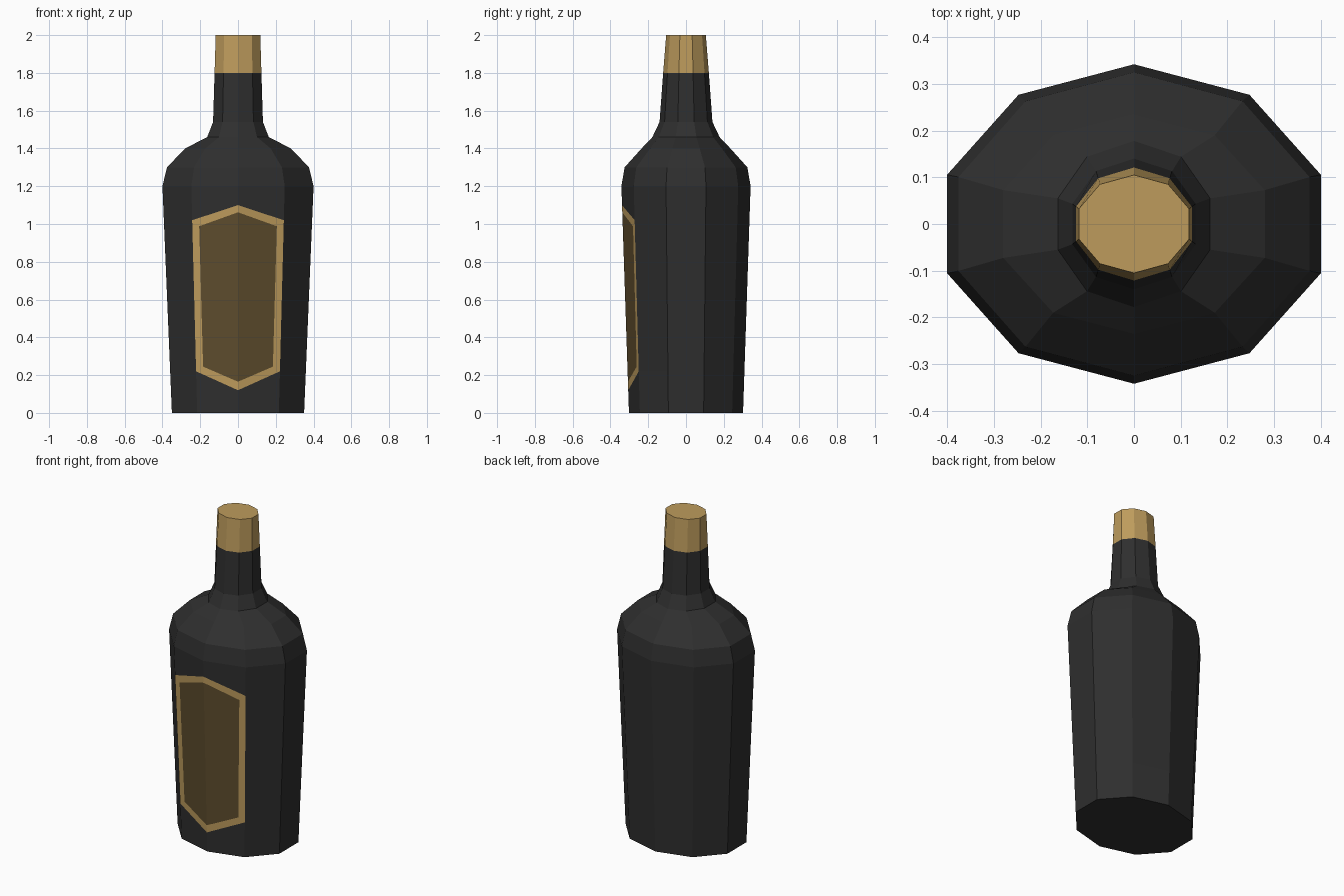
import bpy, bmesh, math
from mathutils import Vector

cube = bpy.data.objects.get("Cube")
if cube:
    bpy.data.objects.remove(cube)

SIDES = 10


def material(name, color):
    mat = bpy.data.materials.new(name)
    mat.use_nodes = True
    mat.diffuse_color = (*color, 1)
    bsdf = mat.node_tree.nodes["Principled BSDF"]
    bsdf.inputs["Base Color"].default_value = (*color, 1)
    bsdf.inputs["Roughness"].default_value = 0.6
    return mat


glass = material("black glass", (0.028, 0.028, 0.028))
gold = material("gold", (0.51, 0.33, 0.108))
bronze = material("dark bronze", (0.11, 0.072, 0.026))


def ring_point(i, half_x, half_y, z):
    """Corner i of an oval ring; corner 0 is the middle of the front."""
    a = math.tau * i / SIDES - math.pi / 2
    return Vector((half_x / math.cos(math.pi / SIDES) * math.cos(a), half_y * math.sin(a), z))


def wall_point(i, z):
    """Corner i of the tapered lower body at height z."""
    t = z / 1.2
    return ring_point(i, 0.35 + 0.05 * t, 0.302 + 0.04 * t, z)


def loft(bm, rings, skip=()):
    for lower, upper in zip(rings, rings[1:]):
        for i in range(SIDES):
            if i not in skip:
                j = (i + 1) % SIDES
                add_face(bm, [lower[i], lower[j], upper[j], upper[i]])


def add_face(bm, points, mat=0):
    face = bm.faces.new([bm.verts.new(p) for p in points])
    face.material_index = mat
    return face


def finish(bm, name, mats):
    bmesh.ops.remove_doubles(bm, verts=bm.verts, dist=0.0005)
    bmesh.ops.recalc_face_normals(bm, faces=bm.faces)
    mesh = bpy.data.meshes.new(name)
    bm.to_mesh(mesh)
    bm.free()
    for mat in mats:
        mesh.materials.append(mat)
    obj = bpy.data.objects.new(name, mesh)
    bpy.context.collection.objects.link(obj)
    return obj


# Bottle: tapered body, rounded shoulder and slim neck
bm = bmesh.new()
body = [[wall_point(i, z) for i in range(SIDES)] for z in (0, 0.22, 1.02, 1.2)]
loft(bm, body, skip=(0, SIDES - 1))
add_face(bm, body[0])

profile = [(0.4, 0.342, 1.2), (0.376, 0.325, 1.3), (0.28, 0.235, 1.4),
           (0.163, 0.178, 1.46), (0.132, 0.14, 1.54), (0.124, 0.121, 1.8)]
loft(bm, [[ring_point(i, *p) for i in range(SIDES)] for p in profile])

# Label cut into the two front facets: gold frame around a bronze panel
for side in (1, -1):
    def on_front(u, z):
        return wall_point(0, z).lerp(wall_point(side, z), u)

    mid = [on_front(0, z) for z in (0, 0.12, 0.165, 1.062, 1.10, 1.2)]
    edge = [on_front(1, z) for z in (0, 0.22, 1.02, 1.2)]
    low, high = on_front(0.83, 0.245), on_front(0.85, 0.988)
    add_face(bm, [mid[0], edge[0], edge[1], mid[1]])
    add_face(bm, [mid[1], edge[1], low, mid[2]], 1)
    add_face(bm, [low, edge[1], edge[2], high], 1)
    add_face(bm, [mid[2], low, high, mid[3]], 2)
    add_face(bm, [mid[3], high, edge[2], mid[4]], 1)
    add_face(bm, [mid[4], edge[2], edge[3], mid[5]])
finish(bm, "bottle", [glass, gold, bronze])

# Gold cap on the neck
bm = bmesh.new()
cap = [[ring_point(i, *p) for i in range(SIDES)]
       for p in ((0.124, 0.121, 1.8), (0.118, 0.105, 2.0))]
loft(bm, cap)
add_face(bm, cap[0])
add_face(bm, cap[1])
finish(bm, "cap", [gold])
